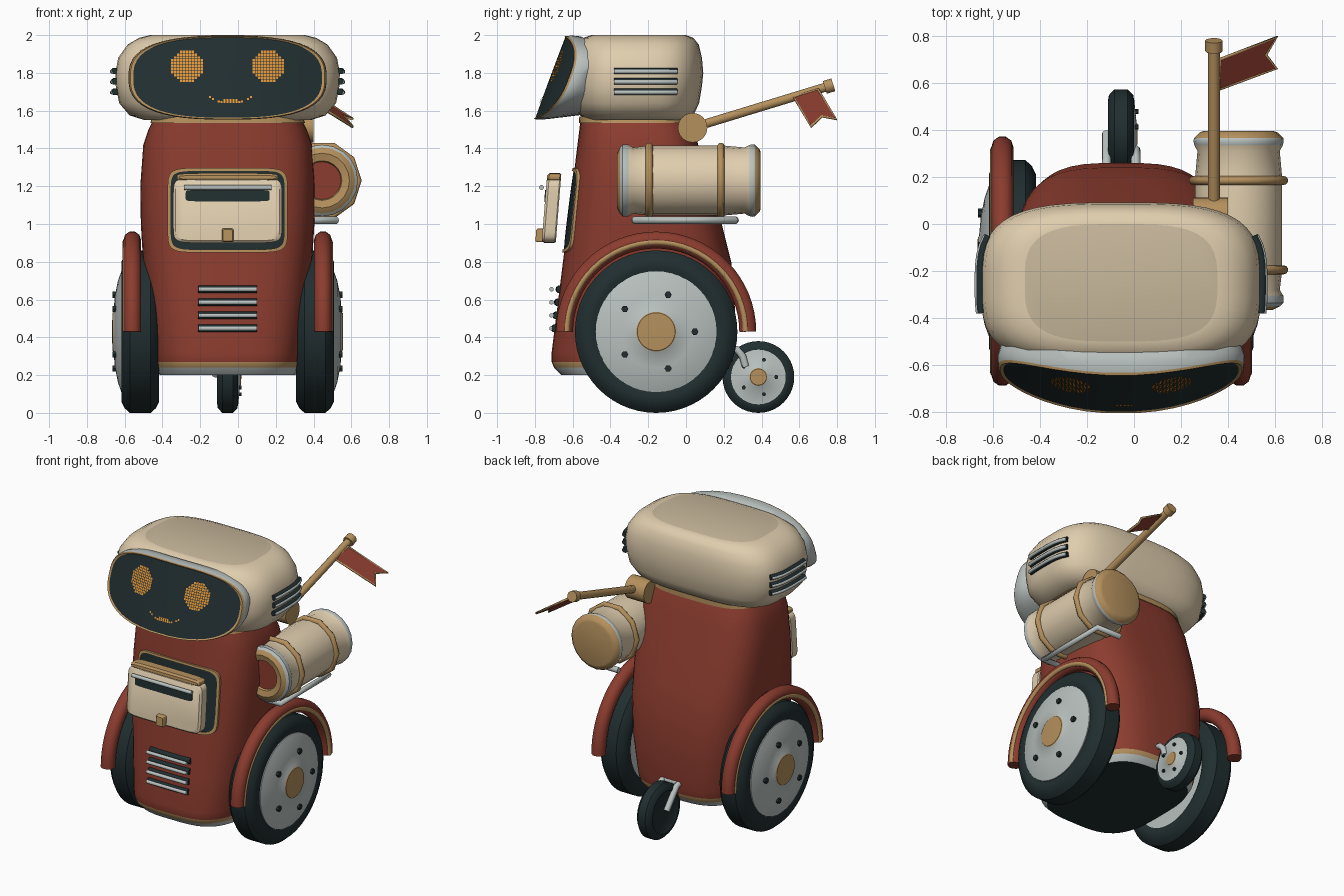
import bpy, bmesh, math
from mathutils import Vector

if "Cube" in bpy.data.objects:
    bpy.data.objects.remove(bpy.data.objects["Cube"])

MID = -0.055  # centre line of the robot


def material(name, *rgb):
    m = bpy.data.materials.new(name)
    m.use_nodes = True
    m.diffuse_color = (*rgb, 1)
    m.node_tree.nodes["Principled BSDF"].inputs["Base Color"].default_value = (*rgb, 1)
    return m


RED = material("brick_red", 0.26, 0.045, 0.028)
CREAM = material("cream", 0.74, 0.61, 0.42)
TAN = material("tan", 0.58, 0.48, 0.33)
GREY = material("pale_grey", 0.48, 0.53, 0.51)
DARK = material("dark_slate", 0.015, 0.027, 0.029)
GOLD = material("brass", 0.46, 0.28, 0.11)
ORANGE = material("glow_orange", 0.75, 0.3, 0.04)


def finish(name, bm, mats, facing=None, angle=40):
    bmesh.ops.recalc_face_normals(bm, faces=bm.faces)
    if facing and sum((f.normal.dot(Vector(facing)) for f in bm.faces)) < 0:
        bmesh.ops.reverse_faces(bm, faces=bm.faces)
    me = bpy.data.meshes.new(name)
    bm.to_mesh(me)
    bm.free()
    ob = bpy.data.objects.new(name, me)
    bpy.context.collection.objects.link(ob)
    for m in mats:
        me.materials.append(m)
    bpy.ops.object.select_all(action="DESELECT")
    ob.select_set(True)
    bpy.context.view_layer.objects.active = ob
    bpy.ops.object.shade_smooth_by_angle(angle=math.radians(angle))
    return ob


def loft(name, rings, bands, first=None, last=None, facing=None, angle=40):
    """Skin closed rings; bands is one material or one per band; first/last cap materials."""
    if not isinstance(bands, list):
        bands = [bands] * (len(rings) - 1)
    mats = list(dict.fromkeys(bands + [m for m in (first, last) if m]))
    bm = bmesh.new()
    vs = [[bm.verts.new(p) for p in r] for r in rings]
    n = len(vs[0])
    for k, m in enumerate(bands):
        for i in range(n):
            j = (i + 1) % n
            bm.faces.new((vs[k][i], vs[k][j], vs[k + 1][j], vs[k + 1][i])).material_index = mats.index(m)
    for ring, m in ((vs[0], first), (vs[-1], last)):
        if m:
            bm.faces.new(ring).material_index = mats.index(m)
    return finish(name, bm, mats, facing, angle)


def oval(hw, hh, power, n=48):
    """Superellipse outline, from ellipse (2) to nearly a rectangle (9)."""
    out = []
    for i in range(n):
        a = 2 * math.pi * (i + 0.5) / n
        c, s = math.cos(a), math.sin(a)
        out.append((math.copysign(abs(c) ** (2 / power), c) * hw, math.copysign(abs(s) ** (2 / power), s) * hh))
    return out


def lathe(name, centre, axis, profile, bands, n=40, first=None, last=None, angle=40):
    """Spin (offset, radius) pairs about the x or y axis."""
    c = Vector(centre)
    rings = []
    for o, r in profile:
        turn = [(r * math.cos(math.tau * i / n), r * math.sin(math.tau * i / n)) for i in range(n)]
        rings.append([c + Vector((o, u, v) if axis == "x" else (u, o, v)) for u, v in turn])
    return loft(name, rings, bands, first, last, angle=angle)


def tube(name, points, r, mat, cyclic=False):
    cu = bpy.data.curves.new(name, "CURVE")
    cu.dimensions = "3D"
    cu.bevel_depth, cu.bevel_resolution, cu.use_fill_caps = r, 3, True
    sp = cu.splines.new("POLY")
    sp.points.add(len(points) - 1)
    for p, co in zip(sp.points, points):
        p.co = (*co, 1)
    sp.use_cyclic_u = cyclic
    cu.materials.append(mat)
    ob = bpy.data.objects.new(name, cu)
    bpy.context.collection.objects.link(ob)


# Body: stacked rounded sections (height, half width, front y, back y)
BODY = [(0.20, 0.36, -0.66, 0.20), (0.24, 0.38, -0.70, 0.235), (0.27, 0.388, -0.712, 0.245),
        (0.32, 0.395, -0.712, 0.25), (0.55, 0.425, -0.683, 0.26), (0.8, 0.448, -0.652, 0.24),
        (1.0, 0.46, -0.627, 0.19), (1.2, 0.463, -0.602, 0.13), (1.42, 0.447, -0.575, 0.065),
        (1.5, 0.42, -0.565, 0.04), (1.57, 0.385, -0.557, 0.01)]
POWER = 3.3


def section(z, hw, front, back):
    return [(MID + x, (front + back) / 2 + y, z) for x, y in oval(hw, (back - front) / 2, POWER)]


def body_front(x, z):
    for a, b in zip(BODY, BODY[1:]):
        if a[0] <= z <= b[0]:
            t = (z - a[0]) / (b[0] - a[0])
            hw, f, k = (p + (q - p) * t for p, q in zip(a[1:], b[1:]))
            return (f + k) / 2 - (k - f) / 2 * (1 - abs((x - MID) / hw) ** POWER) ** (1 / POWER)


loft("body", [section(*s) for s in BODY], [GREY, GOLD] + [RED] * 8, DARK, RED)
loft("neck_ring", [section(1.535, 0.41, -0.568, 0.03), section(1.57, 0.40, -0.565, 0.03)], GOLD, GOLD, GOLD)

# Head shell with flat crown panel
HEAD = [(1.55, 0.44, -0.53, 0.0), (1.575, 0.52, -0.56, 0.04), (1.64, 0.575, -0.6, 0.07),
        (1.73, 0.593, -0.61, 0.085), (1.8, 0.595, -0.61, 0.092), (1.88, 0.58, -0.6, 0.085),
        (1.95, 0.53, -0.58, 0.068), (1.985, 0.47, -0.545, 0.04), (2.0, 0.41, -0.5, 0.0)]
loft("head", [section(*s) for s in HEAD], CREAM, GOLD, TAN)


# Curved visor with brass edge and grey housing
def visor(x, z):
    return -0.72 - 0.37 * (1.775 - z) + 0.4 * (x - MID) ** 2


def face_ring(scale, shift=0.0):
    pts = [(MID + x * scale, 1.775 + z * scale) for x, z in oval(0.5, 0.212, 2.7)]
    return [(x, visor(x, z) + shift, z) for x, z in pts]


loft("visor", [face_ring(s) for s in (1, 0.8, 0.6, 0.4, 0.2, 0.04)], DARK, last=DARK, facing=(0, -1, 0))
rear = [(x, -0.53 + 0.2 * (x - MID) ** 2, z) for x, _, z in face_ring(0.92)]
loft("visor_housing", [face_ring(1), face_ring(1.03, -0.006), face_ring(1.045, 0.004),
                       face_ring(1.05, 0.04), face_ring(1.03, 0.08), rear],
     [GOLD, GOLD, GREY, GREY, GREY], last=GREY)


# Pixel eyes and smile lying on the visor
def pixels(name, cells, half=0.0063):
    bm = bmesh.new()
    for x, z in cells:
        quad = [(x + a * half, z + b * half) for a, b in ((-1, -1), (1, -1), (1, 1), (-1, 1))]
        bm.faces.new([bm.verts.new((u, visor(u, v) - 0.006, v)) for u, v in quad])
    finish(name, bm, [ORANGE], (0, -1, 0))


for side, name in ((1, "left_eye"), (-1, "right_eye")):
    pixels(name, [(MID + side * 0.215 + i * 0.0155, 1.835 + k * 0.0155)
                  for i in range(-5, 6) for k in range(-5, 6) if i * i + k * k <= 29])
pixels("smile", [(MID + i * 0.0155 + 0.015, 1.645 + 0.0011 * max(0, abs(i) - 2) ** 2.0)
                 for i in (-7, -6, -4, -3, -2, -1, 0, 1, 2, 3, 4, 6, 7)], 0.0055)
pixels("smile_lip", [(MID + i * 0.0155 + 0.015, 1.6565) for i in range(-2, 3)], 0.0055)

# Head side vents follow the shell
for side, label in ((1, "left"), (-1, "right")):
    for k in range(3):
        z = 1.7 + 0.055 * k
        path = []
        for i in range(9):
            y = -0.38 + 0.33 * i / 8
            path.append((MID + side * 0.6 * (1 - abs((y + 0.26) / 0.35) ** POWER) ** (1 / POWER), y, z))
        tube(f"{label}_head_vent_slot_{k}", path, 0.018, DARK)
        tube(f"{label}_head_vent_bar_{k}", [(x + side * 0.012, y, z - 0.003) for x, y, z in path], 0.011, GREY)


# Chest hatch: frame and recess hug the body, door stands proud and tilts with it
def hatch_ring(hw, hh, lift):
    pts = [(MID + x, 1.073 + z) for x, z in oval(hw, hh, 8)]
    return [(x, body_front(x, z) - lift, z) for x, z in pts]


loft("hatch_frame", [hatch_ring(0.318, 0.224, -0.01), hatch_ring(0.318, 0.224, 0.014),
                     hatch_ring(0.302, 0.208, 0.014), hatch_ring(0.302, 0.208, 0.003)], GOLD)
loft("hatch_recess", [hatch_ring(0.305 * s, 0.211 * s, 0.006) for s in (1, 0.75, 0.5, 0.25, 0.05)],
     DARK, last=DARK, facing=(0, -1, 0))


def door_block(name, zc, hw, hh, power, depths, mat):
    rings = []
    for inset, d in depths:
        rings.append([(MID + x, -0.735 - (1.265 - zc - z) * 0.08 + d, zc + z)
                      for x, z in oval(hw - inset, hh - inset, power)])
    loft(name, rings, mat, mat, mat)


LAYERS = ((0.006, 0.075), (0, 0.068), (0, 0.012), (0.012, 0))
door_block("hatch_door", 1.072, 0.288, 0.172, 9, LAYERS, CREAM)
door_block("hatch_door_top", 1.247, 0.268, 0.022, 5, LAYERS, GOLD)
door_block("hatch_slot", 1.15, 0.222, 0.03, 9, ((0, 0.004), (0, -0.004)), DARK)
door_block("hatch_latch", 0.94, 0.031, 0.036, 9, ((0, 0.01), (0, -0.026), (0.006, -0.034)), GOLD)
tube("hatch_handle", [(MID - 0.232, -0.765, 1.193), (MID + 0.232, -0.765, 1.193)], 0.013, GREY)

# Front grille
for k in range(4):
    z = 0.447 + 0.069 * k
    ends = [MID - 0.155 + 0.31 * i / 4 for i in range(5)]
    tube(f"grille_slot_{k}", [(x, body_front(x, z), z) for x in ends], 0.021, DARK)
    tube(f"grille_bar_{k}", [(x, min(-0.712, body_front(x, z) - 0.014), z) for x in ends], 0.012, GREY)


# Wheels
def bolts(name, x, y, z, ring, r, side):
    for k in range(5):
        a = math.tau * k / 5
        lathe(f"{name}_bolt_{k}", (x, y + ring * math.cos(a), z + ring * math.sin(a)), "x",
              [(-0.015 * side, r), (0.012 * side, r)], DARK, 6, DARK, DARK)


for side, label in ((1, "left"), (-1, "right")):
    y, z = -0.158, 0.43
    hub = (MID + side * 0.4625, y, z)
    lathe(f"{label}_tyre", hub, "x", [(side * o, r) for o, r in (
        (-0.085, 0.31), (-0.1, 0.34), (-0.1, 0.37), (-0.083, 0.405), (-0.055, 0.43), (0.055, 0.43),
        (0.083, 0.405), (0.1, 0.37), (0.1, 0.34), (0.09, 0.31))], DARK, 56)
    lathe(f"{label}_wheel_disc", hub, "x", [(side * o, r) for o, r in (
        (-0.09, 0.32), (0.1, 0.32), (0.118, 0.27), (0.134, 0.19), (0.142, 0.105), (0.147, 0.1), (0.149, 0.04))],
        [GREY] * 4 + [GOLD] * 2, 48, GREY, GOLD)
    bolts(f"{label}_wheel", hub[0] + side * 0.135, y, z, 0.205, 0.019, side)
    # Fender arch with brass piping
    arc = [(math.cos(math.pi * i / 32), math.sin(math.pi * i / 32)) for i in range(33)]
    tube(f"{label}_fender", [(MID + side * 0.505, y + 0.485 * c, z + 0.485 * s) for c, s in arc], 0.047, RED)
    tube(f"{label}_fender_trim", [(MID + side * 0.541, y + 0.474 * c, z + 0.474 * s) for c, s in arc], 0.016, GOLD)

# Rear caster wheel and fork
lathe("caster_tyre", (MID, 0.383, 0.19), "x", [(-0.045, 0.13), (-0.055, 0.145), (-0.052, 0.165), (-0.028, 0.19),
      (0.028, 0.19), (0.052, 0.165), (0.055, 0.145), (0.05, 0.13)], DARK, 40, DARK, DARK)
lathe("caster_disc", (MID, 0.383, 0.19), "x", [(0.04, 0.145), (0.056, 0.145), (0.066, 0.047), (0.07, 0.043)],
      [GREY, GREY, GOLD], 32, GREY, GOLD)
bolts("caster", MID + 0.062, 0.383, 0.19, 0.095, 0.011, 1)
for side, label in ((1, "left"), (-1, "right")):
    end = (0.315, 0.245) if side > 0 else (0.383, 0.2)
    x = MID + side * 0.062
    tube(f"caster_fork_{label}", [(x, 0.2, 0.345), (x, 0.27, 0.335), (x, 0.3, 0.3), (x, *end)], 0.02, GREY)
tube("caster_fork_bridge", [(MID - 0.062, 0.235, 0.34), (MID + 0.062, 0.235, 0.34)], 0.022, GREY)

# Side canister on its rack
CAN = (0.445, 0, 1.23)
lathe("canister", CAN, "y", [(-0.34, 0.1), (-0.355, 0.105), (-0.365, 0.145), (-0.35, 0.175), (-0.335, 0.19),
      (-0.305, 0.19), (-0.28, 0.175), (-0.2, 0.185), (0.2, 0.185), (0.31, 0.175), (0.335, 0.188), (0.35, 0.192),
      (0.365, 0.19), (0.39, 0.165), (0.395, 0.15)],
      [GOLD] * 3 + [GREY] * 2 + [CREAM] * 5 + [GREY] * 2 + [GOLD] * 2, 20, RED, GOLD)
for y, label in ((-0.195, "front"), (0.185, "back")):
    hoop = [(CAN[0] + 0.192 * math.cos(math.tau * i / 10), y, CAN[2] + 0.192 * math.sin(math.tau * i / 10))
            for i in range(10)]
    tube(f"canister_hoop_{label}", hoop, 0.019, GOLD, True)
tube("canister_rack", [(0.36, -0.27, 1.02), (0.52, -0.27, 1.02), (0.52, 0.26, 1.02), (0.34, 0.26, 1.02)], 0.02, GREY)

# Flag pole on its pivot
lathe("pole_pivot", (0.34, 0.035, 1.51), "x", [(-0.09, 0.078), (0.06, 0.078)], GOLD, 24, GOLD, GOLD)
tube("flag_pole", [(0.34, 0.035, 1.51), (0.34, 0.75, 1.728)], 0.025, GOLD)
tube("pole_tip", [(0.34, 0.735, 1.723), (0.34, 0.78, 1.737)], 0.037, GOLD)
FLAG = [(0.355, 0.57, 1.675), (0.365, 0.7, 1.715), (0.605, 0.795, 1.56), (0.56, 0.72, 1.575), (0.605, 0.662, 1.52)]
low = [(x, y, z - 0.009) for x, y, z in FLAG]
loft("flag", [FLAG, low], RED, RED, RED)
tube("flag_border", [(x, y, z - 0.004) for x, y, z in FLAG], 0.008, GOLD, True)
